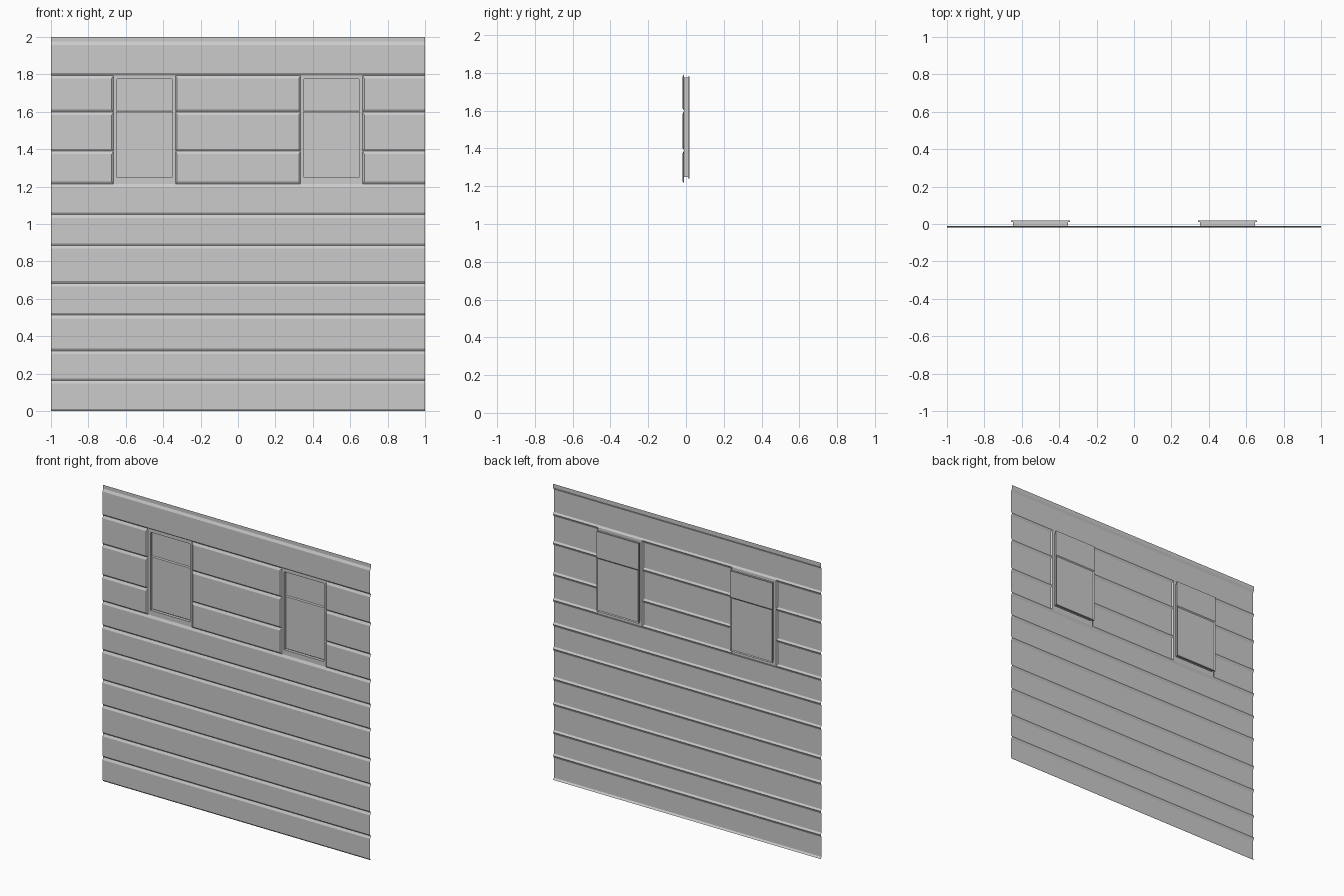
import bpy, bmesh

if "Cube" in bpy.data.objects:
    bpy.data.objects.remove(bpy.data.objects["Cube"])

FACE, GROOVE, BACK = -0.018, -0.010, 0.018   # depths of plank face, groove and window back
HALF = 0.165                                 # half width of a window opening


def rect(bm, x0, x1, z0, z1, y):
    return [bm.verts.new(p) for p in ((x0, y, z0), (x1, y, z0), (x1, y, z1), (x0, y, z1))]


def bridge(bm, a, b, skip=()):
    for i in range(4):
        if i not in skip:
            j = (i + 1) % 4
            bm.faces.new((a[i], a[j], b[j], b[i]))


def finish(bm, name):
    bmesh.ops.remove_doubles(bm, verts=bm.verts, dist=1e-5)
    me = bpy.data.meshes.new(name)
    bm.to_mesh(me)
    bm.free()
    ob = bpy.data.objects.new(name, me)
    bpy.context.collection.objects.link(ob)
    return ob


# one plank: raised face with slopes down to the groove; wall ends stay square
def plank(bm, x0, x1, z0, z1):
    left = 0.0 if x0 == -1 else 0.01
    right = 0.0 if x1 == 1 else 0.01
    outer = rect(bm, x0, x1, z0, z1, GROOVE)
    inner = rect(bm, x0 + left, x1 - right, z0 + 0.012, z1 - 0.017, FACE)
    skip = ([1] if x1 == 1 else []) + ([3] if x0 == -1 else [])
    bridge(bm, outer, inner, skip)
    bm.faces.new(inner)


# wall planks, split around the windows in three rows
seams = [0, .163, .322, .513, .683, .885, 1.05, 1.215, 1.39, 1.60, 1.795, 1.975]
bm = bmesh.new()
for z0, z1 in zip(seams, seams[1:]):
    if 1.2 < z0 < 1.7:
        spans = [(-1, -0.5 - HALF), (-0.5 + HALF, 0.5 - HALF), (0.5 + HALF, 1)]
    else:
        spans = [(-1, 1)]
    for x0, x1 in spans:
        plank(bm, x0, x1, z0, z1)
# recessed tongue along the top
bm.faces.new(rect(bm, -1, 1, 1.975, 2.0, GROOVE))
finish(bm, "plank_wall")


# window: recessed jamb, wider sash rim behind, two panes with a step at the rail
def window(cx, name):
    bm = bmesh.new()
    loops = [(HALF, 1.215, 1.795, GROOVE), (.148, 1.248, 1.775, GROOVE),
             (.148, 1.248, 1.775, .010), (.158, 1.242, 1.782, .010),
             (.158, 1.242, 1.782, BACK)]
    rings = [rect(bm, cx - h, cx + h, a, b, y) for h, a, b, y in loops]
    for a, b in zip(rings, rings[1:]):
        bridge(bm, a, b)
    bm.faces.new(rect(bm, cx - .158, cx + .158, 1.605, 1.782, BACK))
    rim = rect(bm, cx - .158, cx + .158, 1.242, 1.605, BACK)
    pane = rect(bm, cx - .152, cx + .152, 1.248, 1.598, BACK - .005)
    bridge(bm, rim, pane)
    bm.faces.new(pane)
    finish(bm, name)


window(-0.5, "left_window")
window(0.5, "right_window")
